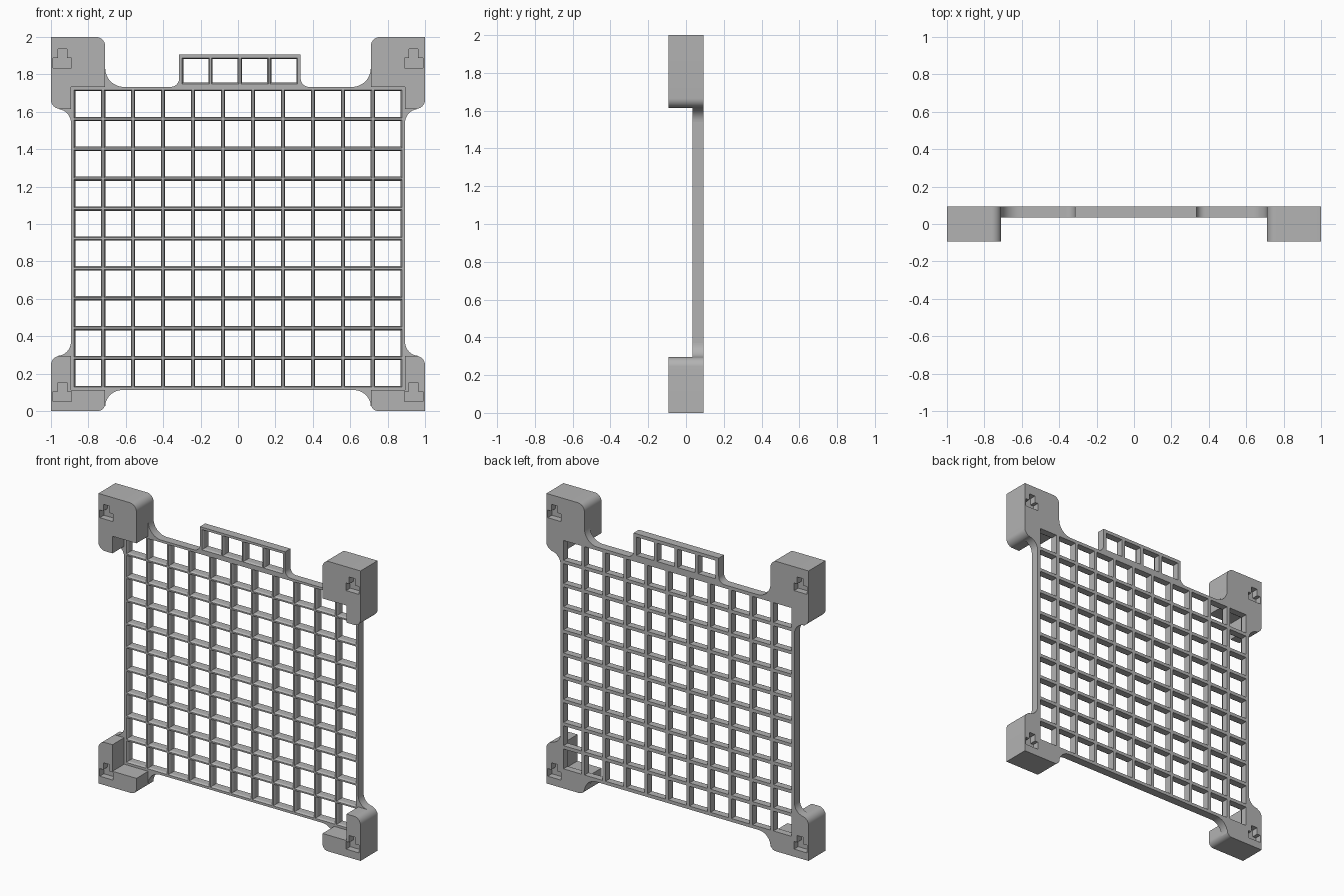
import bpy, bmesh, math

if "Cube" in bpy.data.objects:
    bpy.data.objects.remove(bpy.data.objects["Cube"])

BACK, MID, FRONT = 0.093, 0.035, -0.093   # rear plane, lattice front, block front
BAR, RIDGE, CHAMFER = 0.023, 0.010, 0.012  # lattice bar widths and front chamfer depth

grey = bpy.data.materials.new("grey plastic")
grey.diffuse_color = (0.45, 0.45, 0.45, 1)
grey.use_nodes = True
grey.node_tree.nodes["Principled BSDF"].inputs["Base Color"].default_value = grey.diffuse_color


def finish(name, bm):
    bmesh.ops.remove_doubles(bm, verts=bm.verts, dist=1e-5)
    bmesh.ops.recalc_face_normals(bm, faces=bm.faces)
    mesh = bpy.data.meshes.new(name)
    bm.to_mesh(mesh)
    bm.free()
    mesh.materials.append(grey)
    ob = bpy.data.objects.new(name, mesh)
    bpy.context.collection.objects.link(ob)
    return ob


def smooth(ob):
    bpy.ops.object.select_all(action='DESELECT')
    ob.select_set(True)
    bpy.context.view_layer.objects.active = ob
    bpy.ops.object.shade_smooth_by_angle(angle=math.radians(30))


def prism(name, pts, y0, y1):
    """Extrude an (x, z) outline from y0 to y1."""
    bm = bmesh.new()
    a = [bm.verts.new((x, y0, z)) for x, z in pts]
    b = [bm.verts.new((x, y1, z)) for x, z in pts]
    bm.faces.new(a)
    bm.faces.new(b[::-1])
    for i in range(len(pts)):
        j = (i + 1) % len(pts)
        bm.faces.new((a[i], a[j], b[j], b[i]))
    return finish(name, bm)


def arc(cx, cz, r, start, end, n=10):
    return [(cx + r * math.cos(math.radians(start + (end - start) * i / n)),
             cz + r * math.sin(math.radians(start + (end - start) * i / n)))
            for i in range(n + 1)]


def fillet(name, s, x, z, dx, dz, r):
    """Concave web filling the corner at (x, z), opening toward (dx, dz)."""
    curve = [(x + dx * r * (1 - math.cos(t)), z + dz * r * (1 - math.sin(t)))
             for t in (math.pi / 2 * i / 12 for i in range(13))]
    pts = [(x, z)] + curve
    smooth(prism(name, [(s * px, pz) for px, pz in pts], MID, BACK))


def lattice(name, x0, x1, z0, z1, cols, rows):
    """Open grid with bars chamfered on the front side."""
    def centres(a, b, n):
        a, b = a + BAR / 2, b - BAR / 2
        return [a + (b - a) * i / n for i in range(n + 1)]
    cx, cz = centres(x0, x1, cols), centres(z0, z1, rows)
    bm = bmesh.new()

    def loop(i, j, y, w):
        if w:
            xa, xb, za, zb = cx[i] + w / 2, cx[i+1] - w / 2, cz[j] + w / 2, cz[j+1] - w / 2
        else:  # shared cell boundary, pushed outward along the rim
            rim = BAR / 2 if y == BACK else RIDGE / 2
            rim = BAR / 2
            xa = cx[i] - (rim if i == 0 else 0)
            xb = cx[i+1] + (rim if i == cols - 1 else 0)
            za = cz[j] - (rim if j == 0 else 0)
            zb = cz[j+1] + (rim if j == rows - 1 else 0)
        return [bm.verts.new((x, y, z)) for x, z in ((xa, za), (xb, za), (xb, zb), (xa, zb))]

    for i in range(cols):
        for j in range(rows):
            loops = [loop(i, j, BACK, 0), loop(i, j, BACK, BAR),
                     loop(i, j, MID + CHAMFER, BAR), loop(i, j, MID, RIDGE),
                     loop(i, j, MID, 0)]
            for a, b in zip(loops, loops[1:]):
                for k in range(4):
                    m = (k + 1) % 4
                    bm.faces.new((a[k], a[m], b[m], b[k]))
            # outer walls along the rim
            a, b = loops[0], loops[-1]
            for k, edge in enumerate((j == 0, i == cols - 1, j == rows - 1, i == 0)):
                if edge:
                    m = (k + 1) % 4
                    bm.faces.new((b[k], b[m], a[m], a[k]))
    return finish(name, bm)


def corner_block(name, s, pts, slot_z):
    """Block with a stepped pocket in its front and rear faces."""
    ob = prism(name, [(s * x, z) for x, z in pts], FRONT, BACK)
    tee = [(0.89, 0), (0.99, 0), (0.99, 0.053), (0.963, 0.053),
           (0.963, 0.1), (0.914, 0.1), (0.914, 0.053), (0.89, 0.053)]
    for y0, y1 in ((FRONT - 0.02, FRONT + 0.045), (BACK - 0.045, BACK + 0.02)):
        cutter = prism("slot_cutter", [(s * x, slot_z + z) for x, z in tee], y0, y1)
        mod = ob.modifiers.new("slot", 'BOOLEAN')
        mod.operation, mod.solver, mod.object = 'DIFFERENCE', 'EXACT', cutter
        bpy.context.view_layer.objects.active = ob
        bpy.ops.object.modifier_apply(modifier=mod.name)
        bpy.data.objects.remove(cutter)
    smooth(ob)


# Main panel and the small tab above it
GX, Z0, Z1 = 0.893, 0.112, 1.733
lattice("main_lattice", -GX, GX, Z0, Z1, 11, 10)
lattice("top_tab_lattice", -0.315, 0.335, Z1, 1.905, 4, 1)
fillet("tab_web_left", 1, -0.315, Z1, -1, 1, 0.045)
fillet("tab_web_right", 1, 0.335, Z1, 1, 1, 0.045)

# L-shaped corner blocks wrapping the panel corners
upper = ([(1, 2)] + arc(0.76, 1.95, 0.05, 90, 180)
         + [(0.71, Z1), (GX, Z1), (GX, 1.615)] + arc(0.95, 1.665, 0.05, 270, 360))
lower = ([(1, 0)] + arc(0.95, 0.245, 0.05, 0, 90)
         + [(GX, 0.295), (GX, Z0), (0.71, Z0)] + arc(0.75, 0.04, 0.04, 180, 270))

for s, side in ((-1, "left"), (1, "right")):
    corner_block("upper_block_" + side, s, upper, 1.835)
    corner_block("lower_block_" + side, s, lower, 0.052)
    # curved webs joining the blocks to the panel
    fillet("upper_inner_web_" + side, s, 0.71, Z1, -1, 1, 0.1)
    fillet("upper_outer_web_" + side, s, GX, 1.615, 1, -1, 0.075)
    fillet("lower_outer_web_" + side, s, GX, 0.295, 1, 1, 0.075)
    fillet("lower_inner_web_" + side, s, 0.71, Z0, -1, -1, 0.09)
